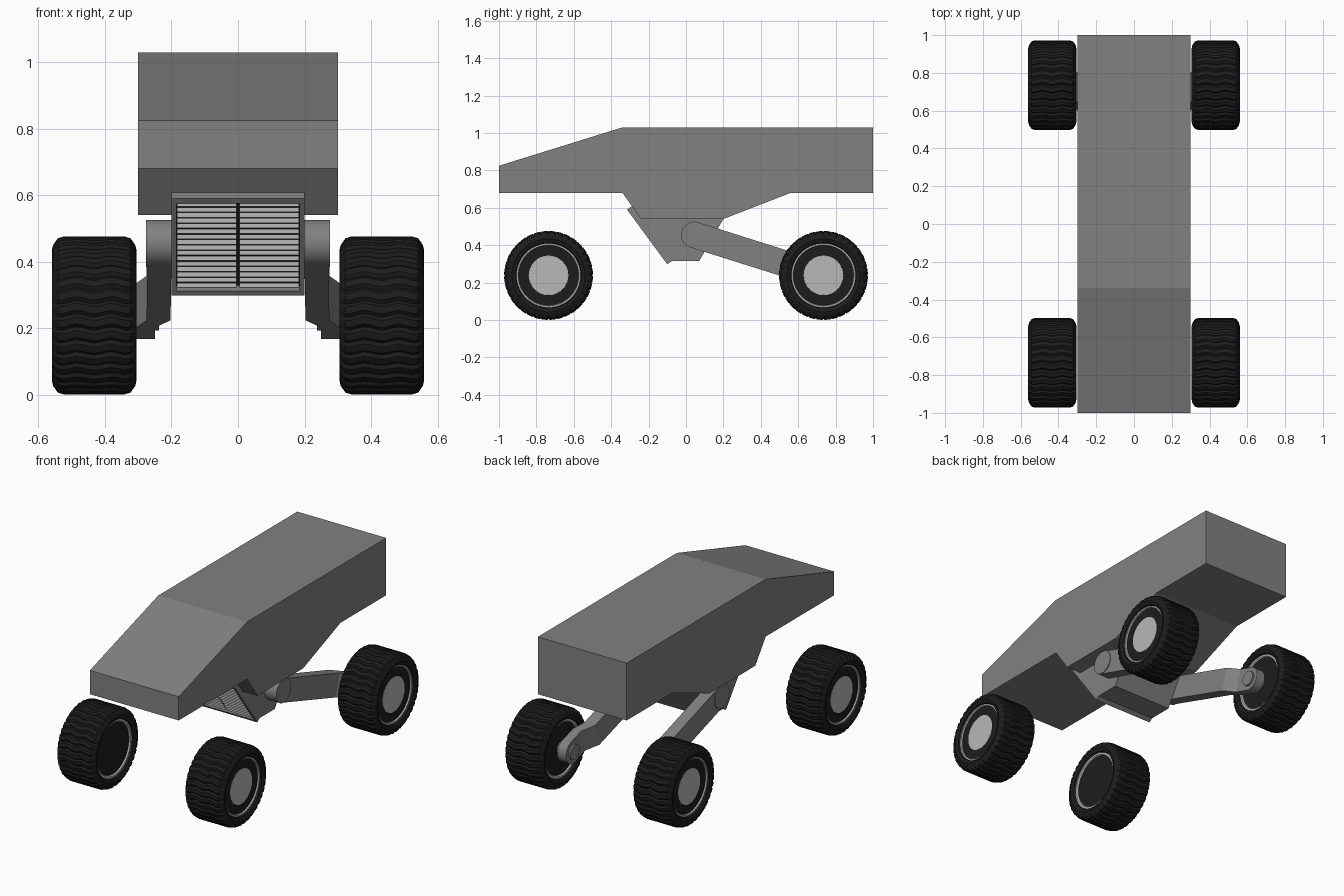
import bpy, bmesh, math
from mathutils import Vector, Matrix

if "Cube" in bpy.data.objects:
    bpy.data.objects.remove(bpy.data.objects["Cube"])


def mat(name, v):
    m = bpy.data.materials.new(name)
    m.diffuse_color = (v, v, v, 1)
    m.use_nodes = True
    m.node_tree.nodes["Principled BSDF"].inputs["Base Color"].default_value = m.diffuse_color
    return m


GREY = mat("body grey", 0.22)
LIGHT = mat("light metal", 0.48)
RUBBER = mat("tyre rubber", 0.012)
BLACK = mat("black gap", 0.01)


def finish(name, bm, mats, smooth=False):
    bmesh.ops.recalc_face_normals(bm, faces=bm.faces)
    me = bpy.data.meshes.new(name)
    bm.to_mesh(me)
    bm.free()
    ob = bpy.data.objects.new(name, me)
    bpy.context.collection.objects.link(ob)
    for m in mats:
        me.materials.append(m)
    if smooth:
        bpy.ops.object.select_all(action='DESELECT')
        ob.select_set(True)
        bpy.context.view_layer.objects.active = ob
        bpy.ops.object.shade_smooth_by_angle(angle=math.radians(30))
    return ob


def extrude_x(name, pts, half, m):
    """Side profile (y, z) extruded across the width."""
    bm = bmesh.new()
    f = bm.faces.new([bm.verts.new((-half, y, z)) for y, z in pts])
    r = bmesh.ops.extrude_face_region(bm, geom=[f])
    bmesh.ops.translate(bm, vec=(2 * half, 0, 0),
                        verts=[v for v in r['geom'] if isinstance(v, bmesh.types.BMVert)])
    return finish(name, bm, [m])


def add_box(bm, size, mtx):
    bmesh.ops.create_cube(bm, size=1, matrix=mtx @ Matrix.Diagonal((*size, 1)))


def lathe(name, prof, n, centre, side, mats, radius=None, rule=None):
    """Revolve (x, r) points about the x axis; side mirrors it left or right."""
    bm = bmesh.new()
    rings = []
    for x, r in prof:
        ring = []
        for k in range(n):
            a, rr = 2 * math.pi * k / n, r
            if radius:
                a, rr = radius(k, x, r, a)
            ring.append(bm.verts.new((side * x, centre[0] + rr * math.cos(a),
                                      centre[1] + rr * math.sin(a))))
        rings.append(ring)
    for i in range(len(rings) - 1):
        for k in range(n):
            j = (k + 1) % n
            f = bm.faces.new((rings[i][k], rings[i][j], rings[i + 1][j], rings[i + 1][k]))
            f.material_index = rule(i) if rule else 0
    bm.faces.new(rings[0])
    bm.faces.new(rings[-1])
    return finish(name, bm, mats, True)


# Main body and the narrower engine housing below it
extrude_x("body", [(-1, .68), (-1, .825), (-.34, 1.03), (1, 1.03), (1, .68),
                   (.56, .68), (.2, .54), (-.24, .54), (-.34, .68)], .3, GREY)
extrude_x("engine_housing", [(-.25, .555), (-.08, .315), (.07, .315), (.2, .54), (.19, .555)],
          .2, GREY)

# Sloping radiator: local x across, local y up the slope, local z outward
top, bot = Vector((0, -.315, .59)), Vector((0, -.10, .298))
up = (top - bot).normalized()
out = Vector((1, 0, 0)).cross(up)
length = (top - bot).length
R = Matrix((Vector((1, 0, 0)), up, out)).transposed().to_4x4()
M = Matrix.Translation((top + bot) / 2) @ R


def local(x, y, z):
    return M @ Matrix.Translation((x, y, z))


bm = bmesh.new()
for s in (-1, 1):
    add_box(bm, (.015, length, .035), local(s * .1925, 0, -.0175))
    add_box(bm, (.37, .018, .035), local(0, s * (length / 2 - .009), -.0175))
finish("radiator_frame", bm, [GREY])
bm = bmesh.new()
add_box(bm, (.37, length - .036, .008), local(0, 0, -.03))
finish("radiator_back", bm, [BLACK])
bm = bmesh.new()
count, span = 16, length - .04
for i in range(count):
    p = M @ Vector((0, -span / 2 + (i + .5) * span / count, -.012))
    for s in (-1, 1):
        add_box(bm, (.179, .004, .0142), Matrix.Translation((s * .0935, p.y, p.z)))
finish("radiator_slats", bm, [LIGHT])

# Tyre section, with wavy grooves cut between the tread blocks
SEG = 144
X0, X1 = .305, .56
TYRE = [(X0 + .025, .168), (X0 + .008, .175), (X0, .195), (X0 + .004, .212), (X0 + .018, .232)]
mid = X0 + X1
tread = [(X0 + .018 + (X1 - X0 - .036) * i / 12, .2375) for i in range(1, 12)]
TYRE = TYRE + tread + [(mid - x, r) for x, r in reversed(TYRE)]


def tread_shape(k, x, r, a):
    if r > .205:
        t = (x - X0) / (X1 - X0)
        a += .022 * math.sin(t * math.pi * 5)
        if k % 4 == 0:
            r -= .009
    return a, r


# Rim: flat inner disc, dished outer face with a raised hub
RIM = [(.338, .05), (.338, .055), (.345, .06), (.345, .145), (.322, .16), (.322, .172),
       (.543, .172), (.543, .163), (.505, .15), (.497, .126), (.525, .122), (.528, .109),
       (.536, .106)]

for y, end in ((-.735, "front"), (.735, "rear")):
    for s, sd in ((-1, "left"), (1, "right")):
        c = (y, .2385)
        lathe(f"{end}_{sd}_tyre", TYRE, SEG, c, s, [RUBBER], tread_shape)
        lathe(f"{end}_{sd}_rim", RIM, 48, c, s, [LIGHT, GREY], None,
              lambda i: 1 if i in (9, 10) else 0)

# Rear swing arms, cranked outward just ahead of the wheel
P, W = Vector((.045, .455)), Vector((.73, .2385))
d = (W - P).normalized()
n = Vector((-d.y, d.x))
STATIONS = [(0, .2, .272), (.76, .203, .275), (.86, .25, .306), (1, .25, .306)]
for s, sd in ((-1, "left"), (1, "right")):
    bm = bmesh.new()
    loops = []
    for t, xi, xo in STATIONS:
        c = P.lerp(W, t)
        a, b = c + n * .07, c - n * .07
        loops.append([bm.verts.new((s * x, q.x, q.y))
                      for x, q in ((xi, a), (xo, a), (xo, b), (xi, b))])
    for A, B in zip(loops, loops[1:]):
        for k in range(4):
            bm.faces.new((A[k], A[(k + 1) % 4], B[(k + 1) % 4], B[k]))
    bm.faces.new(loops[0])
    bm.faces.new(loops[-1])
    finish(f"{sd}_swing_arm", bm, [GREY])
    lathe(f"{sd}_arm_pivot", [(.19, .071), (.277, .071)], 48, P, s, [GREY])
    lathe(f"{sd}_arm_wheel_mount", [(.249, .071), (.307, .071)], 48, W, s, [GREY])
    lathe(f"{sd}_axle", [(.238, .036), (.238, .045), (.345, .045)], 32, W, s, [GREY])
